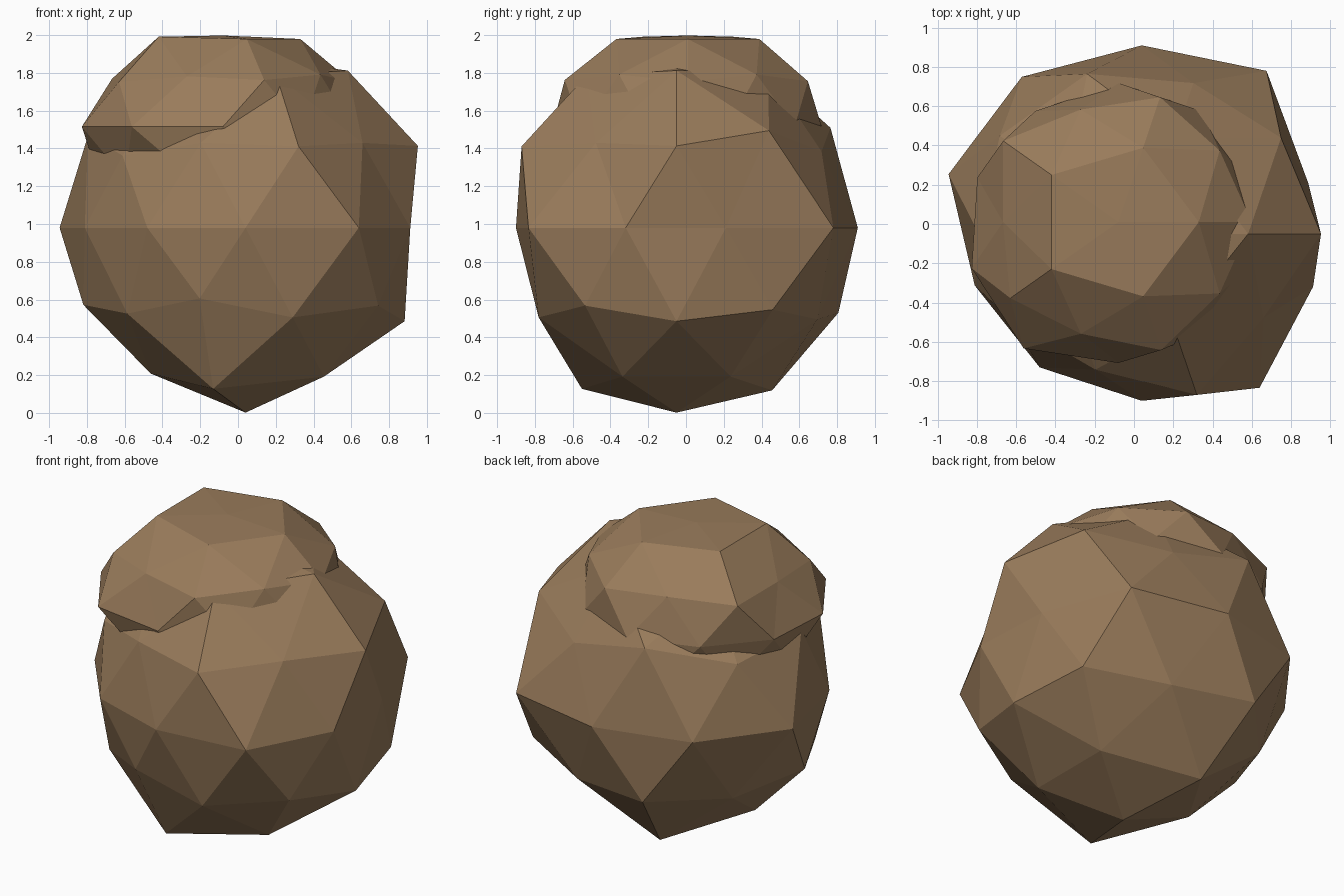
import bpy, bmesh, math

brown = bpy.data.materials.new("earth brown")
brown.diffuse_color = (0.32, 0.20, 0.105, 1)


def rock(name, centre, scale, rings):
    """Icosphere pushed in and out; rings give radii from bottom to top, by angle."""
    bm = bmesh.new()
    bmesh.ops.create_icosphere(bm, subdivisions=2, radius=1)
    order = sorted(bm.verts, key=lambda v: (
        round(v.co.z, 2),
        round(math.degrees(math.atan2(v.co.y, v.co.x))) % 360 if abs(v.co.z) < 0.99 else 0))
    radii = [r for ring in rings for r in ring]
    for v, r in zip(order, radii):
        v.co = [c + s * r * p for c, s, p in zip(centre, scale, v.co)]
    me = bpy.data.meshes.new(name)
    bm.to_mesh(me)
    bm.free()
    me.materials.append(brown)
    ob = bpy.data.objects.new(name, me)
    bpy.context.collection.objects.link(ob)
    return ob


# Large lower boulder
rock("boulder_body", (0.04, -0.05, 0.98), (1, 0.95, 0.95), [
    [1.03],
    [0.975, 1.065, 0.955, 1.055, 0.975],
    [0.99, 0.97, 0.96, 0.91, 0.95],
    [1.02, 1.06, 0.96, 0.88, 0.97],
    [0.89, 1.08, 1.01, 1.04, 1.035, 0.895, 0.885, 0.895, 1.02, 0.917],
    [1.02, 0.95, 1.0, 0.90, 1.015],
    [1.03, 1.06, 0.98, 0.90, 0.90],
    [1.03, 1.02, 0.92, 0.92, 1.0],
    [0.95]])

# Flatter cap sunk into its top
rock("boulder_cap", (-0.08, 0.01, 1.515), (1, 0.97, 0.7), [
    [0.75],
    [0.75] * 5,
    [0.75] * 5,
    [0.75] * 5,
    [0.72, 0.72, 0.73, 0.72, 0.755, 0.785, 0.82, 0.74, 0.72, 0.72],
    [0.76, 0.77, 0.81, 0.76, 0.79],
    [0.75, 0.73, 0.69, 0.725, 0.75],
    [0.78, 0.78, 0.80, 0.80, 0.78],
    [0.69]])
